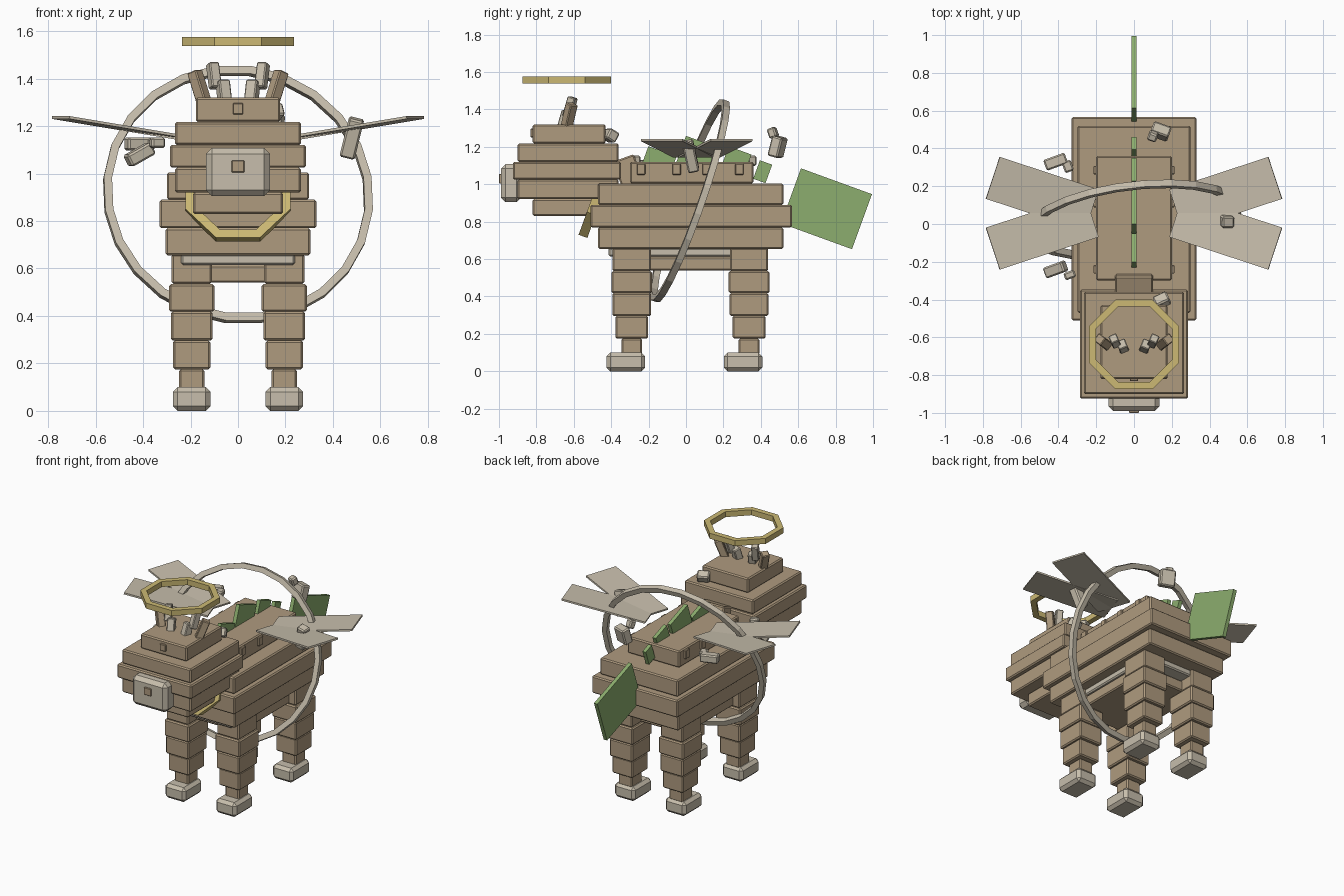
import bpy, bmesh
from math import radians, pi, cos, sin
from mathutils import Vector, Matrix, Euler

if "Cube" in bpy.data.objects:
    bpy.data.objects.remove(bpy.data.objects["Cube"])


def material(name, rgb):
    lin = [((c / 255 + 0.055) / 1.055) ** 2.4 for c in rgb] + [1]
    m = bpy.data.materials.new(name)
    m.use_nodes = True
    m.diffuse_color = lin
    m.node_tree.nodes["Principled BSDF"].inputs["Base Color"].default_value = lin
    return m


BROWN = material("brown_wood", (175, 155, 127))
PALE = material("pale_stone", (199, 190, 172))
GOLD = material("gold", (204, 185, 116))
GREEN = material("leaf_green", (140, 174, 110))


def finish(name, bm, mat, matrix, bevel=0):
    bmesh.ops.recalc_face_normals(bm, faces=bm.faces)
    mesh = bpy.data.meshes.new(name)
    bm.to_mesh(mesh)
    bm.free()
    mesh.materials.append(mat)
    ob = bpy.data.objects.new(name, mesh)
    ob.matrix_world = matrix
    bpy.context.collection.objects.link(ob)
    if bevel:
        mod = ob.modifiers.new("bevel", "BEVEL")
        mod.width = bevel
        mod.segments = 1
    return ob


def box(name, mat, centre, size, rot=(0, 0, 0), bevel=0.008):
    bm = bmesh.new()
    bmesh.ops.create_cube(bm, size=1)
    bmesh.ops.scale(bm, vec=size, verts=bm.verts)
    turn = Euler([radians(a) for a in rot]).to_matrix().to_4x4()
    return finish(name, bm, mat, Matrix.Translation(centre) @ turn, bevel)


def slab(name, mat, half_x, y0, y1, z0, z1, bevel=0.008):
    return box(name, mat, (0, (y0 + y1) / 2, (z0 + z1) / 2),
               (2 * half_x, y1 - y0, z1 - z0), bevel=bevel)


def strut(name, mat, a, b, width, bevel=0.005):
    a, b = Vector(a), Vector(b)
    ob = box(name, mat, (0, 0, 0), (width, width, (b - a).length), bevel=bevel)
    turn = (b - a).to_track_quat("Z", "Y").to_matrix().to_4x4()
    ob.matrix_world = Matrix.Translation((a + b) / 2) @ turn


def ring(name, mat, sides, outer, inner, depth, matrix):
    bm = bmesh.new()
    loops = []
    for r, z in ((outer, -1), (outer, 1), (inner, 1), (inner, -1)):
        r /= cos(pi / sides)
        angles = [2 * pi * (i + 0.5) / sides for i in range(sides)]
        loops.append([bm.verts.new((r * cos(t), r * sin(t), z * depth / 2)) for t in angles])
    for k in range(4):
        p, q = loops[k], loops[(k + 1) % 4]
        for i in range(sides):
            j = (i + 1) % sides
            bm.faces.new((p[i], p[j], q[j], q[i]))
    return finish(name, bm, mat, matrix)


# Stacked body
slab("body_lower", BROWN, 0.305, -0.47, 0.52, 0.655, 0.77)
slab("body_middle", BROWN, 0.33, -0.51, 0.567, 0.77, 0.89)
slab("body_upper", BROWN, 0.30, -0.47, 0.52, 0.89, 1.005)
slab("back_block", BROWN, 0.20, -0.30, 0.36, 1.005, 1.12)
slab("belly_band", PALE, 0.24, -0.415, 0.42, 0.615, 0.66)
slab("belly_block", BROWN, 0.23, -0.30, 0.34, 0.54, 0.615)

# Pegs along the back block
for side in (-1, 1):
    for y in (-0.24, -0.05, 0.11, 0.285):
        box("back_peg", BROWN, (side * 0.2, y, 1.08), (0.03, 0.045, 0.06), bevel=0.004)

# Legs, each a stack of blocks: half width, half depth, bottom, top
SEGMENTS = ((0.085, 0.102, 0.535, 0.66), (0.095, 0.109, 0.418, 0.535),
            (0.088, 0.104, 0.296, 0.418), (0.079, 0.088, 0.175, 0.296),
            (0.053, 0.056, 0.09, 0.175))
for x in (-0.195, 0.195):
    for y in (-0.29, 0.337):
        for w, d, z0, z1 in SEGMENTS:
            box("leg_block", BROWN, (x, y, (z0 + z1) / 2), (2 * w, 2 * d, z1 - z0))
        box("hoof", PALE, (x, y - 0.032, 0.05), (0.158, 0.206, 0.1), bevel=0.02)

# Neck and stacked head
box("neck", BROWN, (0, -0.31, 1.07), (0.2, 0.12, 0.15), (20, 0, 0))
slab("jaw", BROWN, 0.19, -0.82, -0.44, 0.83, 0.92)
slab("head_lower", BROWN, 0.265, -0.90, -0.36, 0.92, 1.025)
slab("head_middle", BROWN, 0.287, -0.925, -0.348, 1.025, 1.12)
slab("head_upper", BROWN, 0.265, -0.90, -0.36, 1.12, 1.218)
slab("crown_block", BROWN, 0.178, -0.82, -0.43, 1.218, 1.32)
slab("muzzle", PALE, 0.135, -0.99, -0.88, 0.905, 1.108, 0.025)
slab("nose", BROWN, 0.027, -1.0, -0.95, 1.005, 1.056, 0.003)
slab("forehead_peg", BROWN, 0.022, -0.832, -0.80, 1.25, 1.297, 0.004)

# Ears and two-part horns
for s in (-1, 1):
    strut("ear", BROWN, (s * 0.13, -0.65, 1.26), (s * 0.183, -0.61, 1.43), 0.05)
    strut("horn_base", PALE, (s * 0.055, -0.66, 1.30), (s * 0.065, -0.635, 1.39), 0.05)
    strut("horn_tip", PALE, (s * 0.095, -0.635, 1.36), (s * 0.108, -0.605, 1.465), 0.045)

# Halo, collar and the large tilted hoop
ring("halo", GOLD, 8, 0.237, 0.2, 0.038, Matrix.Translation((0, -0.637, 1.557)))
ring("collar", GOLD, 8, 0.222, 0.185, 0.05,
     Matrix.Translation((0, -0.475, 0.93)) @ Matrix.Rotation(radians(70), 4, "X"))
hoop_turn = Vector((0.12, -1, 0.35)).to_track_quat("Z", "Y").to_matrix().to_4x4()
ring("hoop", PALE, 24, 0.568, 0.534, 0.036, Matrix.Translation((0, 0.02, 0.912)) @ hoop_turn)

# Two wing plates on each side
for s in (-1, 1):
    for f in (-1, 1):
        u = Vector((0.95, f * 0.312, 0))
        mid = Vector((0.747, 0.057 + f * 0.187, 0)) - u * 0.275
        heading = f * 18.2 if s > 0 else 180 - f * 18.2
        box("wing", PALE, (s * mid.x, mid.y, 1.193), (0.558, 0.234, 0.012),
            (0, -9, heading), 0)

# Back fins and tail, all leaning backwards: y, z, length, height
for y, z, length, height in ((-0.15, 1.11, 0.16, 0.14), (0.063, 1.14, 0.2, 0.18),
                             (0.265, 1.115, 0.13, 0.14), (0.41, 1.067, 0.07, 0.105)):
    box("back_fin", GREEN, (0, y, z), (0.026, length, height), (-20, 0, 0), 0)
box("tail", GREEN, (0, 0.751, 0.869), (0.026, 0.404, 0.313), (-20, 0, 0), 0)

# Loose stone pieces around the hoop and head
box("hoop_stone", PALE, (0.48, 0.025, 1.15), (0.065, 0.06, 0.17), (12, 14, 0))
box("left_stone", PALE, (-0.415, 0.33, 1.125), (0.12, 0.06, 0.055), (0, 0, 20))
box("left_pebble", PALE, (-0.35, 0.305, 1.13), (0.05, 0.06, 0.04), (0, 0, 20))
box("front_stone", PALE, (-0.415, -0.24, 1.08), (0.12, 0.06, 0.055), (0, -28, 20))
box("front_pebble", PALE, (-0.34, -0.27, 1.13), (0.06, 0.04, 0.045), (0, 0, 20))
box("rear_stone", PALE, (0.14, 0.49, 1.20), (0.10, 0.06, 0.11), (-15, 0, -20))
box("rear_pebble", PALE, (0.10, 0.465, 1.275), (0.05, 0.045, 0.055), (20, 0, -20))
box("head_stone", PALE, (0.148, -0.405, 1.26), (0.08, 0.06, 0.06), (-30, 0, 25))
